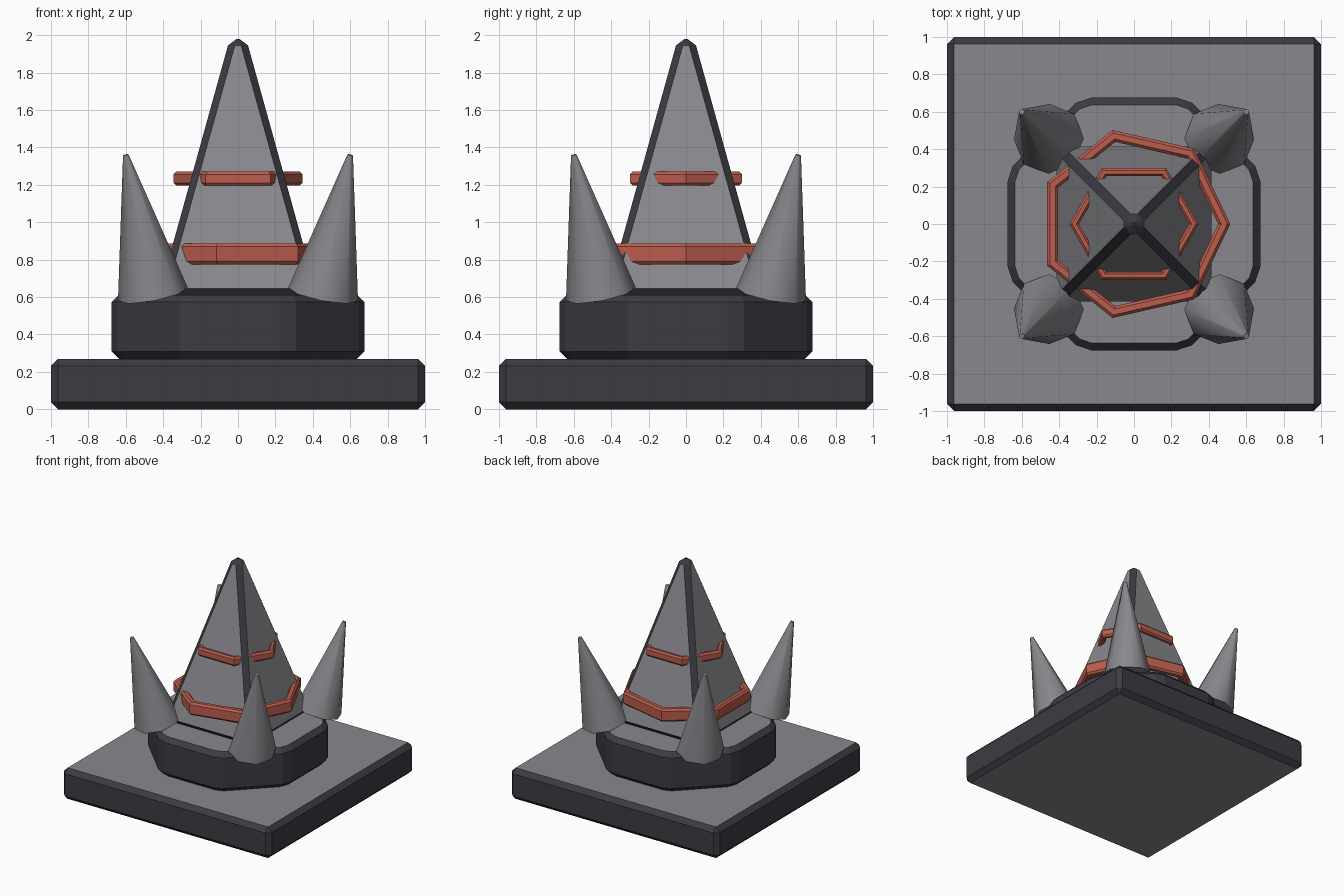
import bpy, bmesh, math
from mathutils import Vector

if "Cube" in bpy.data.objects:
    bpy.data.objects.remove(bpy.data.objects["Cube"])


def material(name, rgb):
    m = bpy.data.materials.new(name)
    m.diffuse_color = (*rgb, 1)
    m.use_nodes = True
    m.node_tree.nodes["Principled BSDF"].inputs["Base Color"].default_value = m.diffuse_color
    return m


GREY = material("stone grey", (0.25, 0.25, 0.27))
DARK = material("dark iron", (0.045, 0.044, 0.056))
RED = material("rust red", (0.50, 0.11, 0.075))


def finish(bm, name, mats):
    bmesh.ops.recalc_face_normals(bm, faces=bm.faces)
    me = bpy.data.meshes.new(name)
    bm.to_mesh(me)
    bm.free()
    for m in mats:
        me.materials.append(m)
    ob = bpy.data.objects.new(name, me)
    bpy.context.collection.objects.link(ob)
    return ob


def frustum(bottom, top, z0, z1):
    """Solid between two matching outlines."""
    bm = bmesh.new()
    lo = [bm.verts.new((x, y, z0)) for x, y in bottom]
    hi = [bm.verts.new((x, y, z1)) for x, y in top]
    n = len(lo)
    bm.faces.new(lo[::-1])
    bm.faces.new(hi)
    for i in range(n):
        j = (i + 1) % n
        bm.faces.new((lo[i], lo[j], hi[j], hi[i]))
    bm.normal_update()
    return bm


def square(h):
    return [(-h, -h), (h, -h), (h, h), (-h, h)]


def bevel(bm, edges, width):
    bmesh.ops.bevel(bm, geom=edges, offset=width, offset_type='OFFSET', segments=1,
                    profile=0.5, affect='EDGES', material=1, clamp_overlap=True)


def dark_sides(bm):
    for f in bm.faces:
        f.material_index = 0 if abs(f.normal.z) > 0.9 else 1


# Base slab: grey top and bottom, dark chamfered sides
bm = frustum(square(1), square(1), 0, 0.27)
dark_sides(bm)
bevel(bm, bm.edges[:], 0.038)
finish(bm, "base_slab", [GREY, DARK])

# Octagonal collar with rounded corners
outline = []
corner = [(0.675, 0.23), (0.648, 0.31), (0.60, 0.36), (0.36, 0.60), (0.31, 0.648), (0.23, 0.675)]
for k in range(4):
    c, s = round(math.cos(k * math.pi / 2)), round(math.sin(k * math.pi / 2))
    outline += [(x * c - y * s, x * s + y * c) for x, y in corner]
bm = frustum(outline, outline, 0.27, 0.612)
dark_sides(bm)
bevel(bm, [e for e in bm.edges if abs(e.verts[0].co.z - e.verts[1].co.z) < 0.01], 0.038)
finish(bm, "collar", [GREY, DARK])

# Central pyramid: grey faces, dark chamfered edges and tip
bm = frustum(square(0.424), square(0.044), 0.61, 1.98)
for f in bm.faces:
    f.material_index = 1 if f.normal.z > 0.9 else 0
bevel(bm, bm.edges[:], 0.036)
finish(bm, "pyramid", [GREY, DARK])


# Low-sided bands round the pyramid
def band(name, sides, outer, inner, z0, z1, c):
    prof = [(inner, z0 + c), (inner + c, z0), (outer - c, z0), (outer, z0 + c),
            (outer, z1 - c), (outer - c, z1), (inner + c, z1), (inner, z1 - c)]
    bm = bmesh.new()
    rings = []
    for i in range(sides):
        a = 2 * math.pi * i / sides
        rings.append([bm.verts.new((r * math.cos(a), r * math.sin(a), z)) for r, z in prof])
    for i in range(sides):
        p, q = rings[i], rings[(i + 1) % sides]
        for j in range(8):
            k = (j + 1) % 8
            bm.faces.new((p[j], q[j], q[k], p[k]))
    finish(bm, name, [RED])


band("lower_band", 7, 0.515, 0.45, 0.775, 0.885, 0.016)
band("upper_band", 6, 0.345, 0.295, 1.197, 1.27, 0.014)

# Four corner spikes leaning outwards
for sx, sy, tag in ((1, 1, "back_right"), (-1, 1, "back_left"),
                    (1, -1, "front_right"), (-1, -1, "front_left")):
    foot = Vector((0.455 * sx, 0.455 * sy, 0.615))
    tip = Vector((0.6 * sx, 0.6 * sy, 1.36))
    axis = tip - foot
    bm = bmesh.new()
    bmesh.ops.create_cone(bm, cap_ends=True, segments=8, radius1=0.19, radius2=0.015,
                          depth=axis.length)
    rot = Vector((0, 0, 1)).rotation_difference(axis.normalized())
    for v in bm.verts:
        v.co = rot @ v.co + (foot + tip) / 2
    for f in bm.faces:
        f.smooth = len(f.verts) == 4
    for e in bm.edges:
        e.smooth = all(len(f.verts) == 4 for f in e.link_faces)
    finish(bm, "spike_" + tag, [GREY])
